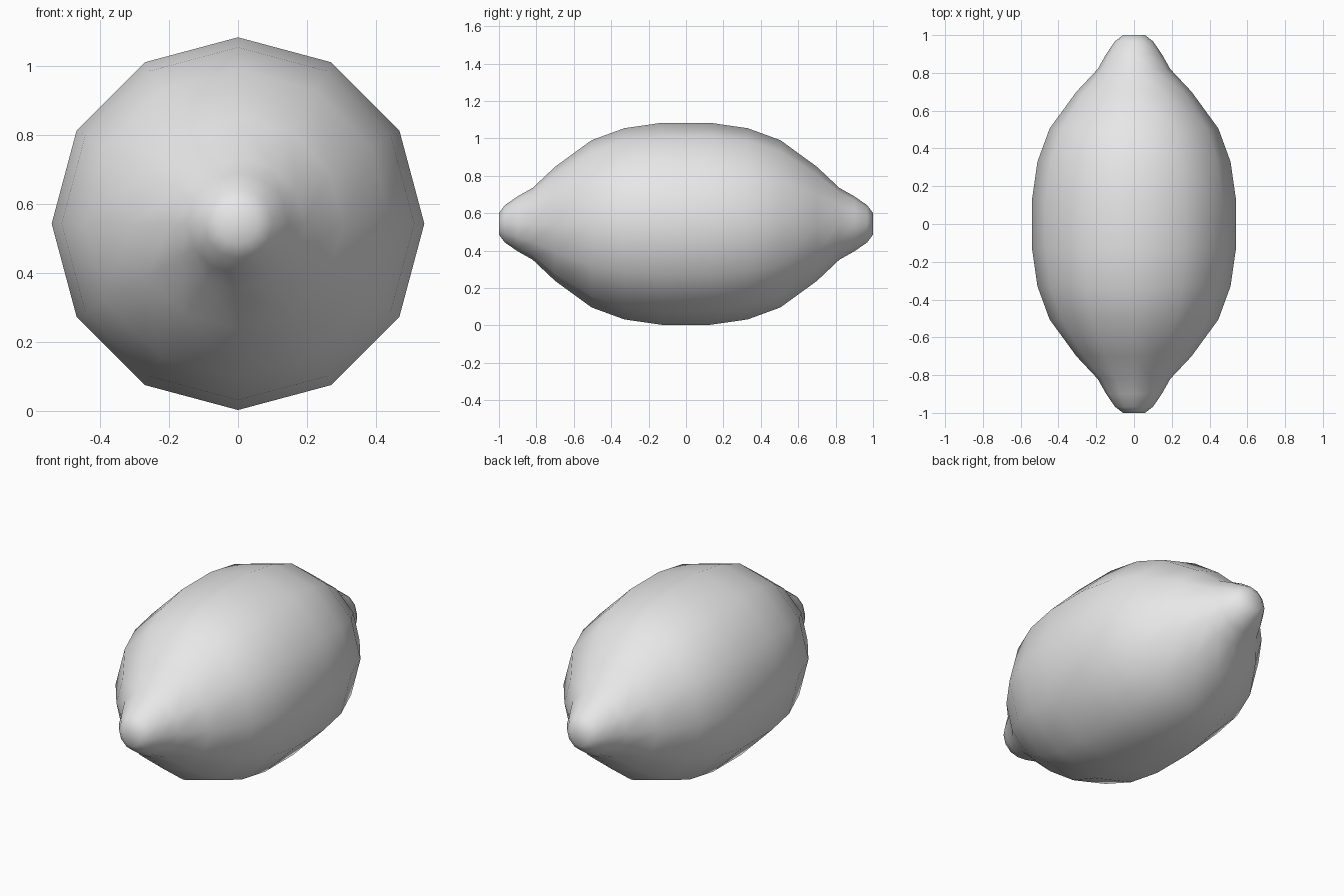
import bpy
import bmesh
from math import cos, sin, tau

cube = bpy.data.objects.get("Cube")
if cube:
    bpy.data.objects.remove(cube, do_unlink=True)

SIDES = 12
CENTRE_Z = 0.543

# Half profile from the nipple to the middle: distance along y, radius
half = [(1.0, 0.058), (0.968, 0.1), (0.9, 0.147), (0.82, 0.192), (0.7, 0.305),
        (0.505, 0.447), (0.33, 0.511), (0.13, 0.54)]
profile = [(-y, r) for y, r in half] + half[::-1]

# Plain rind colour
rind = bpy.data.materials.new("grey_rind")
rind.use_nodes = True
colour = (0.8, 0.8, 0.8, 1)
rind.diffuse_color = colour
rind.node_tree.nodes["Principled BSDF"].inputs["Base Color"].default_value = colour

# Fruit body: rings joined along y, closed with a fan at each tip
bm = bmesh.new()
rings = []
for y, r in profile:
    rings.append([bm.verts.new((r * cos(tau * i / SIDES), y, r * sin(tau * i / SIDES)))
                  for i in range(SIDES)])
for a, b in zip(rings, rings[1:]):
    for i in range(SIDES):
        j = (i + 1) % SIDES
        bm.faces.new((a[i], a[j], b[j], b[i]))
for ring, y in ((rings[0], -1), (rings[-1], 1)):
    tip = bm.verts.new((0, y, 0))
    for i in range(SIDES):
        bm.faces.new((ring[i], ring[(i + 1) % SIDES], tip))
bmesh.ops.recalc_face_normals(bm, faces=bm.faces)
for face in bm.faces:
    face.smooth = True

mesh = bpy.data.meshes.new("fruit_body")
bm.to_mesh(mesh)
bm.free()
mesh.materials.append(rind)
body = bpy.data.objects.new("fruit_body", mesh)
body.location.z = CENTRE_Z
bpy.context.collection.objects.link(body)
